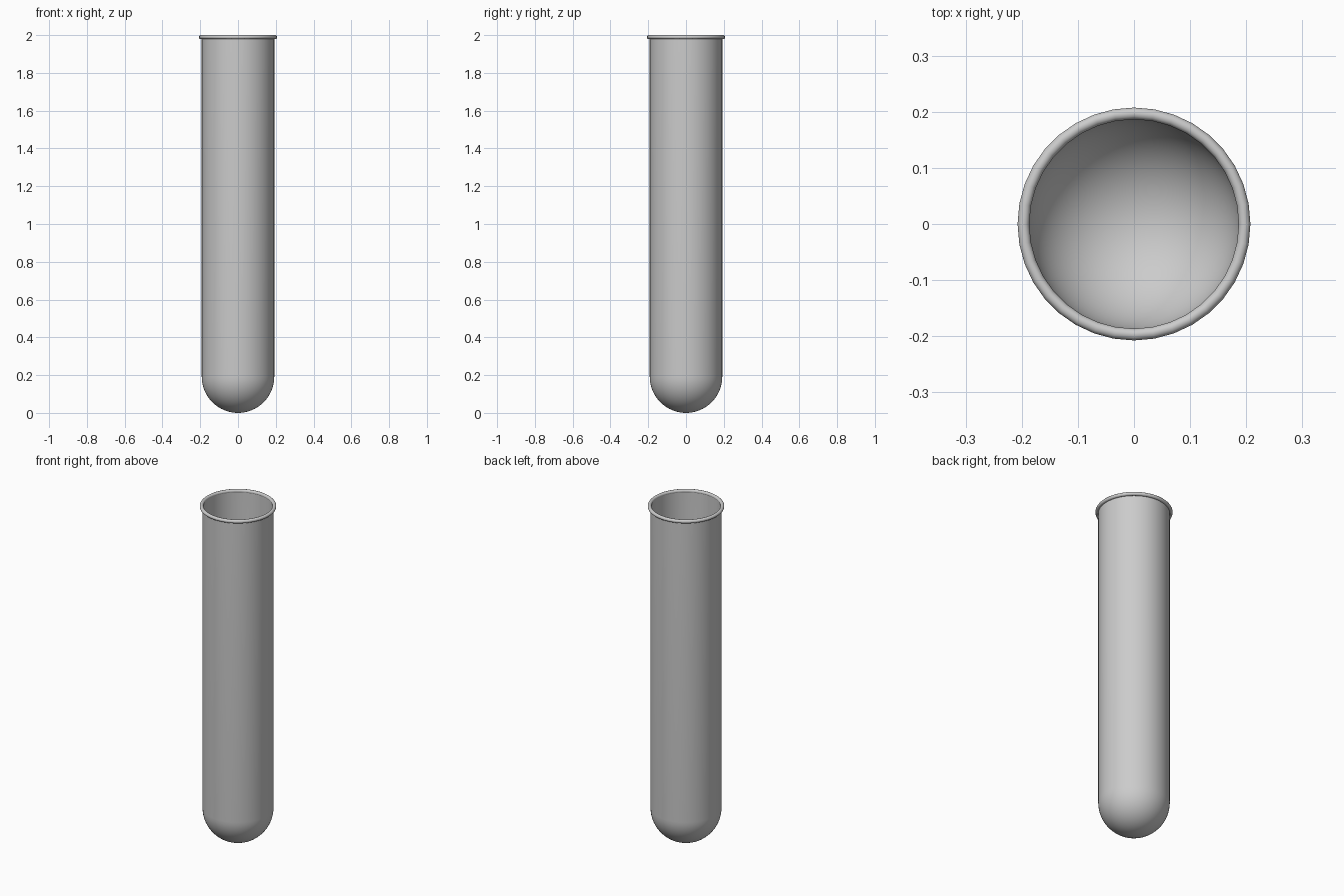
import bpy, bmesh
from math import sin, cos, pi

if "Cube" in bpy.data.objects:
    bpy.data.objects.remove(bpy.data.objects["Cube"])

R, WALL, TOP = 0.192, 0.004, 1.99


def lathe(name, profile, segments, closed=False):
    """Spin an (r, z) profile around the z axis into a smooth object."""
    bm = bmesh.new()
    verts = [bm.verts.new((r, 0, z)) for r, z in profile]
    pairs = list(zip(verts, verts[1:]))
    if closed:
        pairs.append((verts[-1], verts[0]))
    edges = [bm.edges.new(p) for p in pairs]
    bmesh.ops.spin(bm, geom=verts + edges, cent=(0, 0, 0), axis=(0, 0, 1),
                   angle=2 * pi, steps=segments)
    bmesh.ops.remove_doubles(bm, verts=bm.verts, dist=1e-5)
    bmesh.ops.recalc_face_normals(bm, faces=bm.faces)
    mesh = bpy.data.meshes.new(name)
    bm.to_mesh(mesh)
    bm.free()
    obj = bpy.data.objects.new(name, mesh)
    bpy.context.collection.objects.link(obj)
    bpy.ops.object.select_all(action='DESELECT')
    obj.select_set(True)
    bpy.context.view_layer.objects.active = obj
    bpy.ops.object.shade_smooth_by_angle(angle=pi / 4)
    return obj


def bowl(radius, n=16):
    """Quarter circle from the bottom pole out to the wall."""
    return [(radius * sin(pi / 2 * i / n), R - radius * cos(pi / 2 * i / n))
            for i in range(n + 1)]


# Thin-walled tube with a round bottom: outer skin up, inner skin back down
outer = bowl(R) + [(R, TOP)]
inner = bowl(R - WALL) + [(R - WALL, TOP)]
lathe("glass_tube", outer + inner[::-1], 64)

# Rolled rim around the mouth
rim = [(0.197 + 0.0105 * cos(2 * pi * i / 12), 1.9895 + 0.0105 * sin(2 * pi * i / 12))
       for i in range(12)]
lathe("rolled_rim", rim, 36, closed=True)
